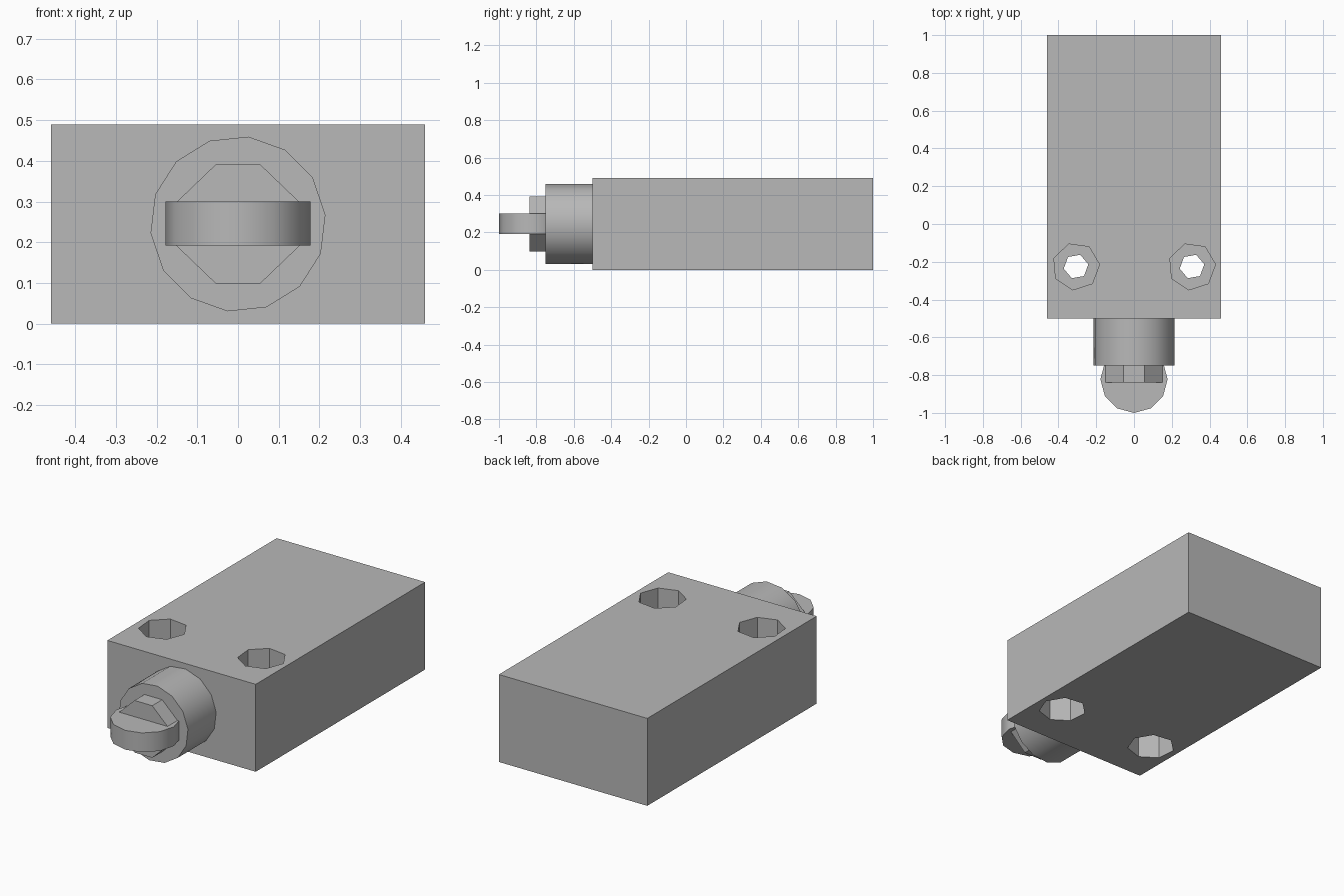
import bpy, bmesh, math
from mathutils import Matrix

cube = bpy.data.objects.get("Cube")
if cube:
    bpy.data.objects.remove(cube, do_unlink=True)

grey = bpy.data.materials.new("machined grey")
grey.use_nodes = True
grey.diffuse_color = (0.48, 0.48, 0.48, 1)
grey.node_tree.nodes["Principled BSDF"].inputs["Base Color"].default_value = grey.diffuse_color

MID = 0.245          # half the block height, also the plunger axis


def prism(name, outline, low, high, matrix=Matrix()):
    """Extrude a closed 2D outline from low to high along local z."""
    bm = bmesh.new()
    base = bm.faces.new([bm.verts.new((x, y, low)) for x, y in outline])
    top = bmesh.ops.extrude_face_region(bm, geom=[base])["geom"]
    bmesh.ops.translate(bm, vec=(0, 0, high - low),
                        verts=[v for v in top if isinstance(v, bmesh.types.BMVert)])
    bmesh.ops.transform(bm, matrix=matrix, verts=bm.verts)
    bmesh.ops.recalc_face_normals(bm, faces=bm.faces)
    mesh = bpy.data.meshes.new(name)
    bm.to_mesh(mesh)
    bm.free()
    mesh.materials.append(grey)
    obj = bpy.data.objects.new(name, mesh)
    bpy.context.collection.objects.link(obj)
    return obj


def ring(radius, sides, start=0, cx=0, cy=0):
    """Regular polygon outline."""
    angles = [math.radians(start) + math.tau * i / sides for i in range(sides)]
    return [(cx + radius * math.cos(a), cy + radius * math.sin(a)) for a in angles]


def activate(obj):
    bpy.ops.object.select_all(action='DESELECT')
    obj.select_set(True)
    bpy.context.view_layer.objects.active = obj


def smooth(obj):
    activate(obj)
    bpy.ops.object.shade_smooth_by_angle(angle=math.radians(35))


def cut(target, cutter):
    """Subtract the cutter, then discard it."""
    cutter.hide_render = True
    mod = target.modifiers.new("cut", 'BOOLEAN')
    mod.operation = 'DIFFERENCE'
    mod.solver = 'EXACT'
    mod.object = cutter
    activate(target)
    bpy.ops.object.modifier_apply(modifier=mod.name)
    bpy.data.objects.remove(cutter, do_unlink=True)


# Main block
block = prism("body_block", [(-0.46, -0.5), (0.46, -0.5), (0.46, 1), (-0.46, 1)], 0, 2 * MID)

# Bolt holes, counterbored from both faces
depth = 0.18
for x in (-0.307, 0.307):
    wide = ring(0.125, 7, 5, x, -0.225)
    cut(block, prism("counterbore_cutter", wide, -0.1, depth))
    cut(block, prism("counterbore_cutter", wide, 2 * MID - depth, 2 * MID + 0.1))
    cut(block, prism("bolt_hole_cutter", ring(0.066, 6, 10, x, -0.225), -0.1, 2 * MID + 0.1))

# Plunger parts point forward: local z runs toward -y
forward = Matrix.Translation((0, 0, MID)) @ Matrix.Rotation(math.pi / 2, 4, 'X')
smooth(prism("plunger_collar", ring(0.216, 14, 6), 0.5, 0.75, forward))

# Chamfered holder for the roller
w, c, h = 0.155, 0.055, 0.146
holder = [(w, -0.05), (w, 0.05), (c, h), (-c, h), (-w, 0.05), (-w, -0.05), (-c, -h), (c, -h)]
prism("roller_holder", holder, 0.75, 0.838, forward)

# Roller disc lying flat across the tip
smooth(prism("roller", ring(0.178, 12, 0, 0, -0.822), 0.192, 0.3))
